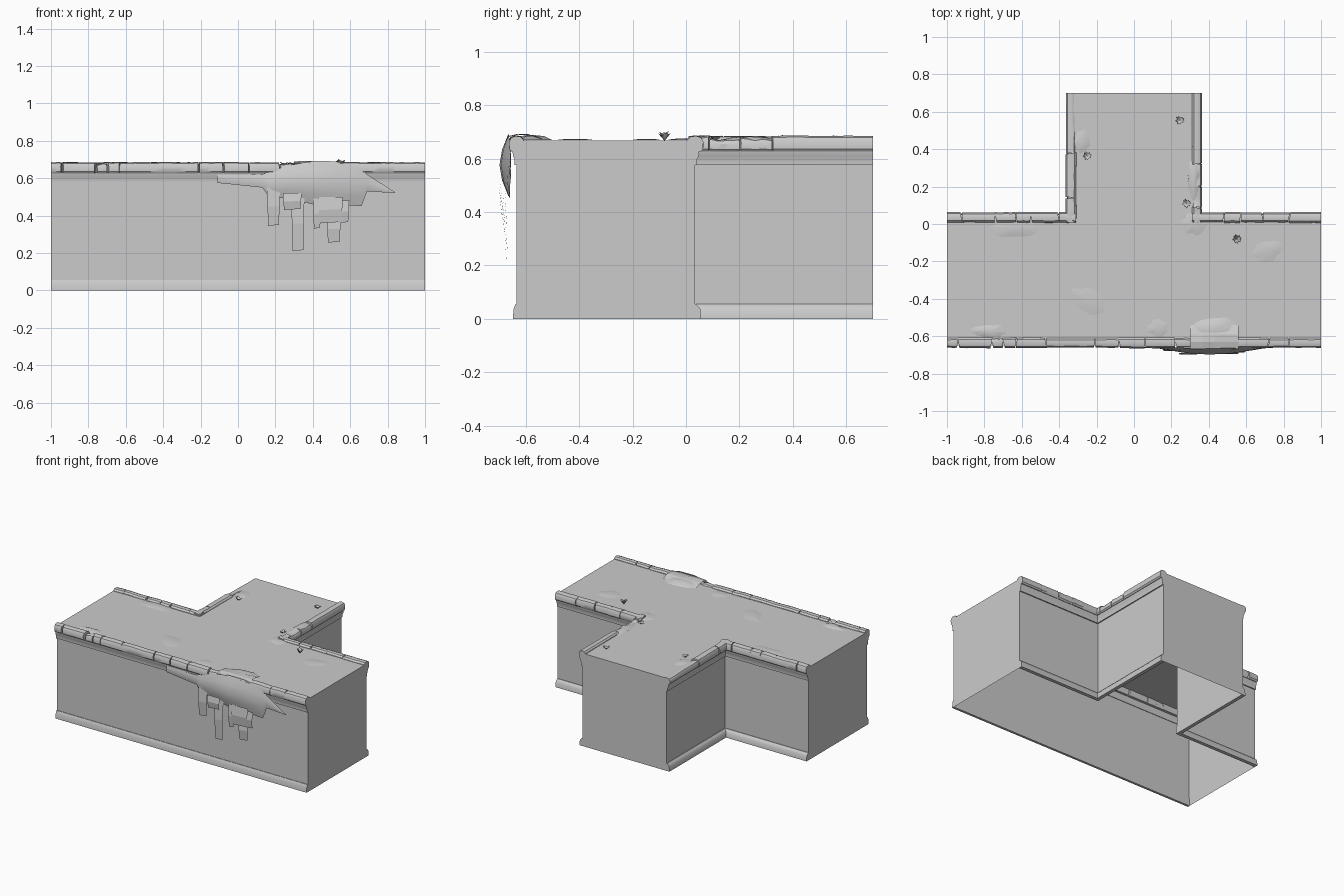
import bpy, bmesh, math, random
from mathutils import Vector

random.seed(4)
if "Cube" in bpy.data.objects:
    bpy.data.objects.remove(bpy.data.objects["Cube"])

stone = bpy.data.materials.new("plain_grey")
stone.use_nodes = True
stone.diffuse_color = (0.6, 0.6, 0.6, 1)
stone.node_tree.nodes["Principled BSDF"].inputs["Base Color"].default_value = (0.6, 0.6, 0.6, 1)

TOP = 0.668
FRONT, BACK, STEM, END = -0.634, 0.034, 0.336, 0.7


def finish(name, bm, smooth=None, recalc=True):
    if recalc:
        bmesh.ops.recalc_face_normals(bm, faces=bm.faces[:])
    mesh = bpy.data.meshes.new(name)
    bm.to_mesh(mesh)
    bm.free()
    mesh.materials.append(stone)
    obj = bpy.data.objects.new(name, mesh)
    bpy.context.collection.objects.link(obj)
    if smooth:
        bpy.ops.object.select_all(action='DESELECT')
        obj.select_set(True)
        bpy.context.view_layer.objects.active = obj
        bpy.ops.object.shade_smooth_by_angle(angle=math.radians(smooth))
    return obj


def bridge(bm, rings):
    """Join closed rings into a solid with end caps."""
    rows = [[bm.verts.new(p) for p in ring] for ring in rings]
    n = len(rows[0])
    for a, b in zip(rows, rows[1:]):
        for i in range(n):
            j = (i + 1) % n
            bm.faces.new((a[i], a[j], b[j], b[i]))
    bm.faces.new(rows[0])
    bm.faces.new(rows[-1][::-1])


def right_of(a, b):
    d = (Vector(b) - Vector(a)).normalized()
    return Vector((d.y, -d.x))


def sweep(name, path, profile):
    """Run a moulding profile (outward offset, height) along a mitred path."""
    bm = bmesh.new()
    rings = []
    for i, p in enumerate(path):
        normals = [right_of(*path[k:k + 2]) for k in (i - 1, i) if 0 <= k < len(path) - 1]
        out = sum(normals, Vector((0, 0)))
        out = out / out.dot(normals[0])
        rings.append([(p[0] + out.x * o, p[1] + out.y * o, z) for o, z in profile])
    bridge(bm, rings)
    finish(name, bm, 40)


# Hollow T-shaped body, open underneath
outline = [(-1, FRONT), (1, FRONT), (1, BACK), (STEM, BACK), (STEM, END),
           (-STEM, END), (-STEM, BACK), (-1, BACK)]
bm = bmesh.new()
bridge(bm, [[(x, y, z) for x, y in outline] for z in (0, TOP)])
bmesh.ops.recalc_face_normals(bm, faces=bm.faces[:])
floor = [f for f in bm.faces if f.normal.z < -0.9]
bmesh.ops.delete(bm, geom=floor, context='FACES_ONLY')
finish("platform_body", bm, recalc=False)

# Skirting and cornice mouldings on the three long sides
runs = {"front": [(-1, FRONT), (1, FRONT)],
        "back_left": [(1, BACK), (STEM, BACK), (STEM, END)],
        "back_right": [(-STEM, END), (-STEM, BACK), (-1, BACK)]}
for side, path in runs.items():
    w = 0.6 if side == "front" else 1
    sweep(side + "_skirting", path,
          [(-.004, 0), (.022 * w, 0), (.02 * w, .035), (.012 * w, .047), (.004, .055), (-.004, .055)])
    sweep(side + "_cornice", path,
          [(-.004, .576), (.008, .576), (.008, .598), (.013, .608), (.016, .63), (-.004, .63)])

# Worn rounded coping stones
COPING = [(-.022, .626), (.02, .626), (.028, .636), (.029, .664), (.021, .68),
          (.004, .686), (-.016, .683), (-.026, .672), (-.027, .645)]


def coping(name, a, b, joints, worn=()):
    a, b = Vector(a), Vector(b)
    out, length = right_of(a, b), (b - a).length
    stops = [0] + list(joints) + [length]
    bm = bmesh.new()
    for k, (s, e) in enumerate(zip(stops, stops[1:])):
        rows, size = [], random.uniform(0.93, 1.06)
        drop = 0.012 if k in worn else 0
        for r in range(5):
            t = r / 4
            at_end = (r == 0 and k == 0) or (r == 4 and k == len(stops) - 2)
            inset = 0 if at_end else 0.002 * (1 - 2 * t)
            tilt = 0 if at_end or 0 < r < 4 else random.uniform(-.25, .25)
            grow = size * random.uniform(.96, 1.03)
            dip = drop * random.uniform(.4, 1.3) + random.uniform(-.001, .003)
            ring = []
            for o, z in COPING:
                p = a + (b - a) * ((s + (e - s) * t + inset + tilt * o) / length) + out * o * grow
                ring.append((p.x, p.y, z - dip * max(0, (z - .63) / .055)))
            rows.append(ring)
        bridge(bm, rows)
    finish(name, bm, 35)


coping("front_coping", (-1, FRONT), (1, FRONT),
       [.06, .24, .3, .37, .53, .79, .92, 1.06, 1.22, 1.34, 1.54, 1.72, 1.83], worn=(2, 9, 10))
coping("back_left_arm_coping", (1, BACK), (STEM - .025, BACK), [.17, .31, .43, .52])
coping("back_left_stem_coping", (STEM, BACK - .025), (STEM, END), [.08, .19, .31], worn=(1, 2))
coping("back_right_stem_coping", (-STEM, END), (-STEM, BACK - .025), [.32, .56], worn=(0,))
coping("back_right_arm_coping", (-STEM + .025, BACK), (-1, BACK), [.09, .24, .32, .43, .61])


# Low jagged crust patches lying on the top
def patch(name, x, y, rx, ry, rise, turn=0):
    bm = bmesh.new()
    centre = bm.verts.new((x, y, TOP + rise))
    rings = [[], []]
    n = 18
    for i in range(n):
        ang = math.tau * i / n
        rag = random.uniform(.75, 1.1)
        for ring, k, h in zip(rings, (.55, 1), (rise * .8, .001)):
            u, v = rx * k * rag * math.cos(ang), ry * k * rag * math.sin(ang)
            ring.append(bm.verts.new((x + u * math.cos(turn) - v * math.sin(turn),
                                      y + u * math.sin(turn) + v * math.cos(turn), TOP + h)))
    inner, outer = rings
    for i in range(n):
        j = (i + 1) % n
        bm.faces.new((centre, inner[i], inner[j]))
        bm.faces.new((inner[i], outer[i], outer[j], inner[j]))
    finish(name, bm, 60, recalc=False)


for i, spec in enumerate([
        (-.24, -.415, .12, .065, .006, -.6), (.715, -.145, .085, .06, .006, .4),
        (-.63, -.02, .14, .055, .007, 0), (.32, .0, .07, .06, .008, 0),
        (-.77, -.575, .1, .04, .01, 0), (.13, -.56, .06, .05, .006, 0),
        (-.28, .44, .045, .07, .008, 0), (.32, .24, .035, .12, .014, 0),
        (.42, -.57, .14, .075, .02, 0)]):
    patch("crust_patch_%d" % (i + 1), *spec)


# Small leafy tufts
def tuft(name, x, y, height):
    bm = bmesh.new()
    for i in range(9):
        ang = i * 2.4
        d, s = Vector((math.cos(ang), math.sin(ang), 0)), Vector((-math.sin(ang), math.cos(ang), 0))
        base = Vector((x, y, TOP - .002))
        up = Vector((0, 0, height * random.uniform(.6, 1)))
        pts = [base, base + d * .012 + s * .007 + up * .8, base + d * .024 + up,
               base + d * .012 - s * .007 + up * .8]
        bm.faces.new([bm.verts.new(p) for p in pts])
    finish(name, bm, recalc=False)


for i, spec in enumerate([(-.25, .365, .022), (.245, .555, .022), (.28, .11, .02), (.55, -.08, .038)]):
    tuft("leaf_tuft_%d" % (i + 1), *spec)

# Ragged overhanging growth on the front: bulging sheet (x, top, bottom)
columns = [(-.11, .62, .575), (.13, .62, .55), (.165, .635, .5), (.28, .67, .49), (.4, .692, .46),
           (.52, .69, .46), (.66, .66, .45), (.69, .62, .53), (.84, .525, .52)]
bm = bmesh.new()
grid = []
for x, hi, lo in columns:
    swell = max(0, math.sin(math.pi * (x - .08) / .66)) if .08 < x < .74 else 0
    grid.append([bm.verts.new((x, -.655 - swell * (.01 + .033 * math.sin(math.pi * t / 4)),
                               hi + (lo - hi) * t / 4)) for t in range(5)])
for a, b in zip(grid, grid[1:]):
    for t in range(4):
        bm.faces.new((a[t + 1], b[t + 1], b[t], a[t]))
finish("hanging_growth", bm, 30, recalc=False)

# Flap folding from the overhang back over the coping
bm = bmesh.new()
rows = [[bm.verts.new((.3 + .26 * i / 4, y, z + random.uniform(-.004, .004))) for i in range(5)]
        for y, z in ((-.668, .68), (-.63, .693), (-.59, .688), (-.54, .672))]
for a, b in zip(rows, rows[1:]):
    for i in range(4):
        bm.faces.new((a[i], a[i + 1], b[i + 1], b[i]))
finish("growth_flap", bm, recalc=False)

# Tapered drips below the sheet: left, right, top, bottom, depth
for i, (l, r, hi, lo, y) in enumerate([
        (.155, .225, .55, .345, -.67), (.24, .34, .52, .43, -.69), (.285, .355, .5, .21, -.672),
        (.4, .445, .49, .33, -.68), (.43, .56, .5, .36, -.686), (.475, .55, .4, .255, -.668),
        (.53, .595, .48, .36, -.678)]):
    bm = bmesh.new()
    rows = []
    for t in (0, .5, 1):
        z, pinch = hi + (lo - hi) * t, .006 * t
        rows.append([bm.verts.new((x, y - .008 * math.sin(math.pi * t), z + k))
                     for x, k in ((l + pinch, 0), (r - pinch, .006 * t))])
    for a, b in zip(rows, rows[1:]):
        bm.faces.new((b[0], b[1], a[1], a[0]))
    finish("growth_drip_%d" % (i + 1), bm, recalc=False)
